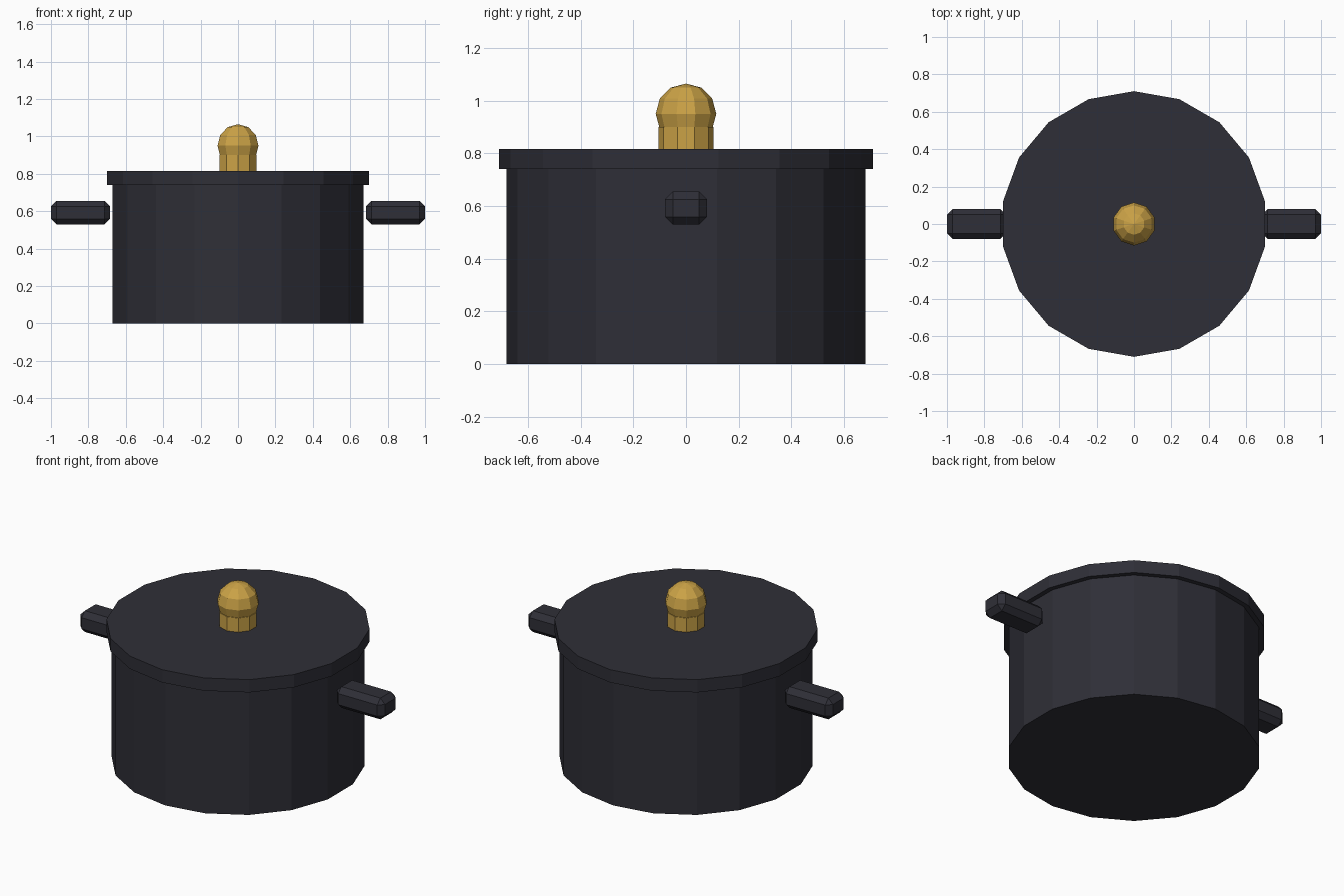
import bpy, bmesh
from mathutils import Matrix

if "Cube" in bpy.data.objects:
    bpy.data.objects.remove(bpy.data.objects["Cube"])


def material(name, color):
    mat = bpy.data.materials.new(name)
    mat.diffuse_color = (*color, 1)
    mat.use_nodes = True
    mat.node_tree.nodes["Principled BSDF"].inputs["Base Color"].default_value = mat.diffuse_color
    return mat


iron = material("dark iron", (0.028, 0.028, 0.038))
brass = material("brass", (0.60, 0.365, 0.062))


def finish(name, bm, mat):
    mesh = bpy.data.meshes.new(name)
    bm.to_mesh(mesh)
    bm.free()
    mesh.materials.append(mat)
    obj = bpy.data.objects.new(name, mesh)
    bpy.context.collection.objects.link(obj)
    return obj


def cylinder(name, sides, radius, z0, z1, mat):
    bm = bmesh.new()
    bmesh.ops.create_cone(bm, cap_ends=True, segments=sides, radius1=radius, radius2=radius,
                          depth=z1 - z0, matrix=Matrix.Translation((0, 0, (z0 + z1) / 2)))
    return finish(name, bm, mat)


# Pot body and overhanging lid
cylinder("pot_body", 18, 0.682, 0, 0.74, iron)
cylinder("lid", 18, 0.71, 0.74, 0.816, iron)

# Knob: stem and faceted ball
cylinder("knob_stem", 10, 0.105, 0.816, 0.90, brass)
bm = bmesh.new()
bmesh.ops.create_uvsphere(bm, u_segments=10, v_segments=6, radius=0.115,
                          matrix=Matrix.Translation((0, 0, 0.95)))
finish("knob_ball", bm, brass)

# Chamfered side handles
for name, side in (("left_handle", -1), ("right_handle", 1)):
    bm = bmesh.new()
    bmesh.ops.create_cube(bm, size=1, matrix=Matrix.Translation((side * 0.842, 0, 0.592))
                          @ Matrix.Diagonal((0.316, 0.16, 0.126, 1)))
    bmesh.ops.bevel(bm, geom=bm.edges[:], offset=0.03, segments=1, affect='EDGES')
    finish(name, bm, iron)
